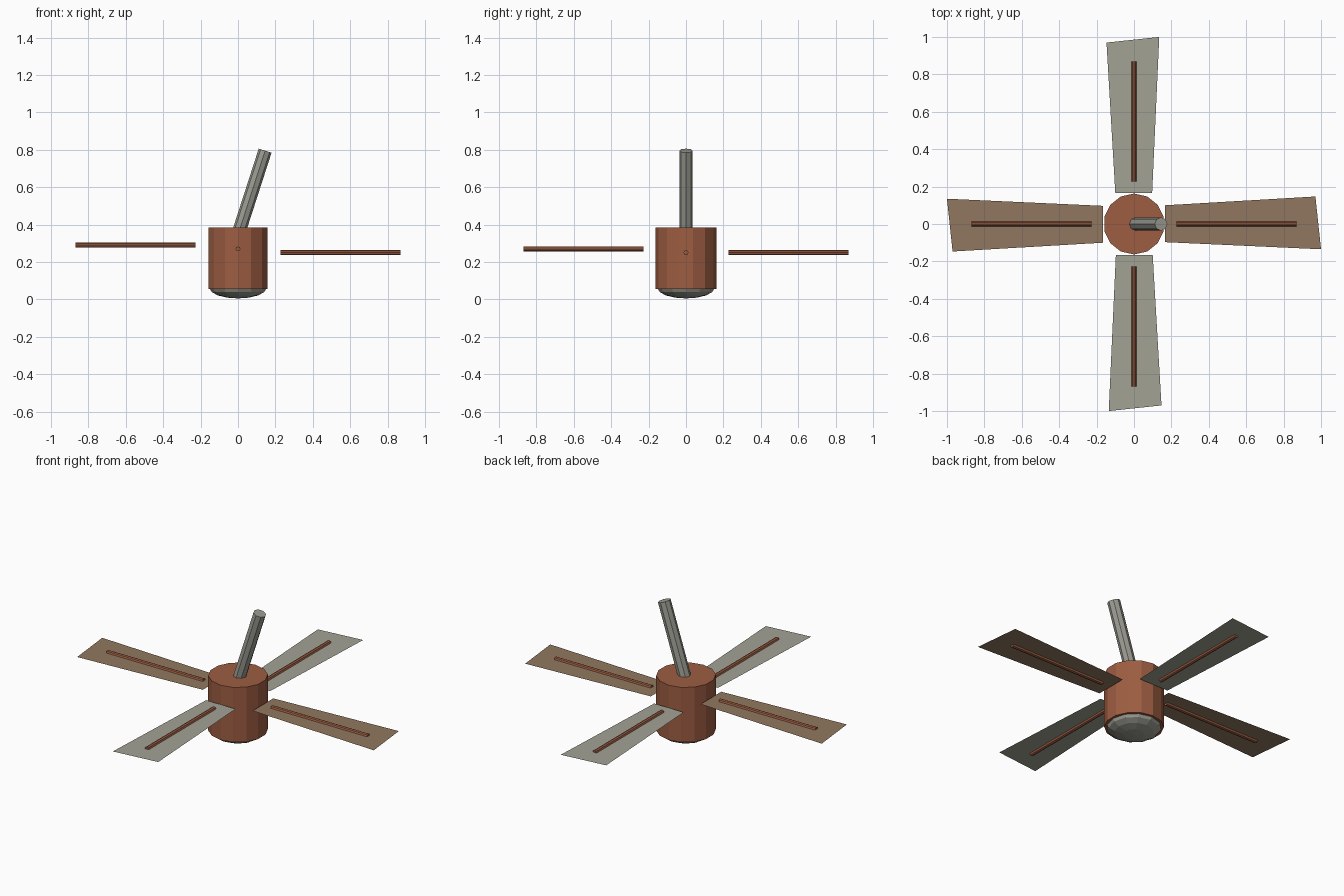
import bpy, bmesh, math
from mathutils import Matrix, Vector

if "Cube" in bpy.data.objects:
    bpy.data.objects.remove(bpy.data.objects["Cube"])


def material(name, rgb):
    m = bpy.data.materials.new(name)
    m.diffuse_color = (*rgb, 1)
    m.use_nodes = True
    m.node_tree.nodes["Principled BSDF"].inputs["Base Color"].default_value = m.diffuse_color
    return m


copper = material("copper", (0.34, 0.11, 0.055))
steel = material("grey metal", (0.33, 0.33, 0.29))
tan = material("tan wood", (0.28, 0.185, 0.115))
pale = material("pale grey", (0.36, 0.36, 0.30))


def finish(name, bm, mat):
    mesh = bpy.data.meshes.new(name)
    bm.to_mesh(mesh)
    bm.free()
    mesh.materials.append(mat)
    ob = bpy.data.objects.new(name, mesh)
    bpy.context.collection.objects.link(ob)
    return ob


def cylinder(name, start, end, radius, sides, mat):
    """Capped cylinder between two points."""
    a, b = Vector(start), Vector(end)
    rot = (b - a).to_track_quat('Z', 'Y').to_matrix().to_4x4()
    bm = bmesh.new()
    bmesh.ops.create_cone(bm, cap_ends=True, segments=sides, radius1=radius,
                          radius2=radius, depth=(b - a).length,
                          matrix=Matrix.Translation((a + b) / 2) @ rot)
    return finish(name, bm, mat)


# Motor housing and slanted down-rod
cylinder("motor_housing", (0, 0, 0.055), (0, 0, 0.385), 0.163, 14, copper)
cylinder("mounting_rod", (-0.01, 0, 0.315), (0.145, 0, 0.795), 0.036, 8, steel)

# Flattened lamp dome under the housing
bm = bmesh.new()
bmesh.ops.create_uvsphere(bm, u_segments=12, v_segments=8, radius=1,
                          matrix=Matrix.Translation((0, 0, 0.06)) @
                          Matrix.Diagonal((0.152, 0.152, 0.055, 1)))
finish("lamp_dome", bm, steel)

# Thin blades, each with a rib through its middle
outline = [(0.165, -0.097), (1.0, -0.135), (0.97, 0.147), (0.165, 0.1)]
blades = [("right", 0, 0.25, tan), ("back", 90, 0.25, pale),
          ("left", 180, 0.29, tan), ("front", 270, 0.27, pale)]
for side, angle, z, mat in blades:
    turn = Matrix.Rotation(math.radians(angle), 4, 'Z')
    bm = bmesh.new()
    bm.faces.new([bm.verts.new(turn @ Vector((x, y, z))) for x, y in outline])
    finish(side + "_blade", bm, mat)
    cylinder(side + "_blade_rib", turn @ Vector((0.227, 0, z)),
             turn @ Vector((0.87, 0, z)), 0.013, 8, copper)
